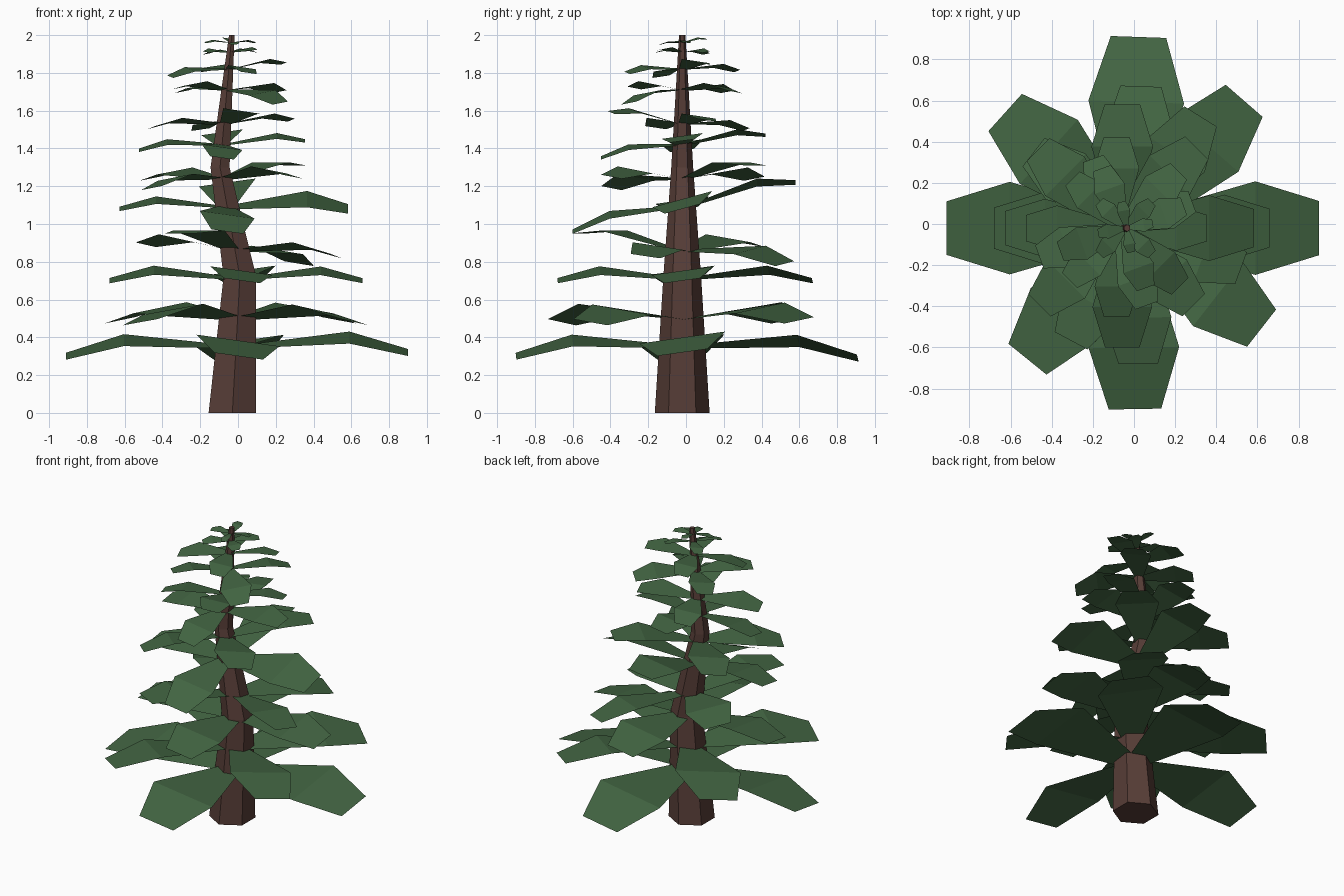
import bpy, bmesh, math
from mathutils import Vector

if "Cube" in bpy.data.objects:
    bpy.data.objects.remove(bpy.data.objects["Cube"])


def material(name, rgb):
    m = bpy.data.materials.new(name)
    m.diffuse_color = (*rgb, 1)
    m.use_nodes = True
    m.node_tree.nodes["Principled BSDF"].inputs["Base Color"].default_value = m.diffuse_color
    return m


bark = material("bark", (0.095, 0.047, 0.038))
needles = material("needles", (0.055, 0.13, 0.055))


def make_object(name, bm, mat):
    mesh = bpy.data.meshes.new(name)
    bm.to_mesh(mesh)
    bm.free()
    mesh.materials.append(mat)
    ob = bpy.data.objects.new(name, mesh)
    bpy.context.collection.objects.link(ob)
    return ob


# Trunk rings: height, centre x, radius
RINGS = [(0, -0.03, 0.145), (0.72, 0.01, 0.1), (1.3, -0.095, 0.058), (2.0, -0.033, 0.017)]
TRUNK_Y = -0.02


def trunk_x(z):
    for (z0, x0, _), (z1, x1, _) in zip(RINGS, RINGS[1:]):
        if z <= z1:
            return x0 + (x1 - x0) * (z - z0) / (z1 - z0)
    return RINGS[-1][1]


# Six-sided crooked trunk
bm = bmesh.new()
loops = []
for z, x, r in RINGS:
    loops.append([bm.verts.new((x + r * math.cos(math.radians(30 + 60 * i)),
                                TRUNK_Y + r * math.sin(math.radians(30 + 60 * i)), z))
                  for i in range(6)])
for a, b in zip(loops, loops[1:]):
    for i in range(6):
        j = (i + 1) % 6
        bm.faces.new((a[i], a[j], b[j], b[i]))
bm.faces.new(loops[0][::-1])
bm.faces.new(loops[-1])
make_object("trunk", bm, bark)


def add_branch(bm, azimuth, length, z_in, z_tip, roll):
    """Flat branch: narrow root, wide raised middle, blunt drooping tip."""
    a = math.radians(azimuth)
    out = Vector((math.cos(a), math.sin(a), 0))
    side = Vector((-math.sin(a), math.cos(a), 0))
    origin = Vector((trunk_x(z_in), TRUNK_Y, 0))
    z_mid = z_in + (z_tip - z_in) * 0.65 + 0.075 * length
    rows = []
    for t, half, z in ((0.04, 0.07, z_in), (0.66, 0.25, z_mid), (1.0, 0.145, z_tip)):
        w = half * length
        rows.append([bm.verts.new(origin + out * t * length + side * s * w
                                  + Vector((0, 0, z + s * w * roll)))
                     for s in (-1, 1)])
    for p, q in zip(rows, rows[1:]):
        bm.faces.new((p[0], q[0], q[1], p[1]))


# Whorls: root height, azimuths (or first one), lengths, tip heights, roll directions
ROLL = {"+": 0.14, "-": -0.14, "P": 0.27, "0": 0}
WHORLS = [
    (0.35, (0, 88, 180, 271), (.91, .93, .90, .88), (.32, .29, .30, .30), "+---"),
    (0.50, (49, 138, 231, 322), (.82, .84, .82, .79), (.49, .49, .48, .48), "+-+-"),
    (0.71, (0, 88, 180, 271), (.65, .69, .69, .66), (.70, .70, .70, .70), "+---"),
    (0.86, (58, 142, 242, 340), (.64, .60, .62, .57), (.79, .89, .95, .83), "++0-"),
    (1.09, 0, (.64, .60, .57, .58), (1.08, 1.22, 1.08, .96), "P---"),
    (1.24, 45, (.55, .54, .53, .53), (1.31, 1.24, 1.19, 1.25), "0-+-"),
    (1.42, 0, (.44, .44, .44, .43), (1.44, 1.47, 1.39, 1.35), "+---"),
    (1.53, 20, (.38, .36, .41, .40), (1.55, 1.50, 1.51, 1.59), "--+-"),
    (1.71, 45, (.39, .34, .36, .40), (1.70, 1.70, 1.72, 1.64), "--++"),
    (1.82, 20, (.31, .31, .33, .31), (1.85, 1.81, 1.78, 1.80), "----"),
    (1.91, 45, (.18, .18, .18, .18), (1.91, 1.90, 1.91, 1.92), "+--+"),
    (1.96, 10, (.13, .13, .14, .12), (1.96, 1.98, 1.96, 1.95), "-+-+"),
]
for n, (z, az, lengths, tips, rolls) in enumerate(WHORLS, 1):
    if not isinstance(az, tuple):
        az = [az + 90 * k for k in range(4)]
    bm = bmesh.new()
    for k in range(4):
        add_branch(bm, az[k], lengths[k], z, tips[k], ROLL[rolls[k]])
    make_object(f"branches_{n}", bm, needles)
